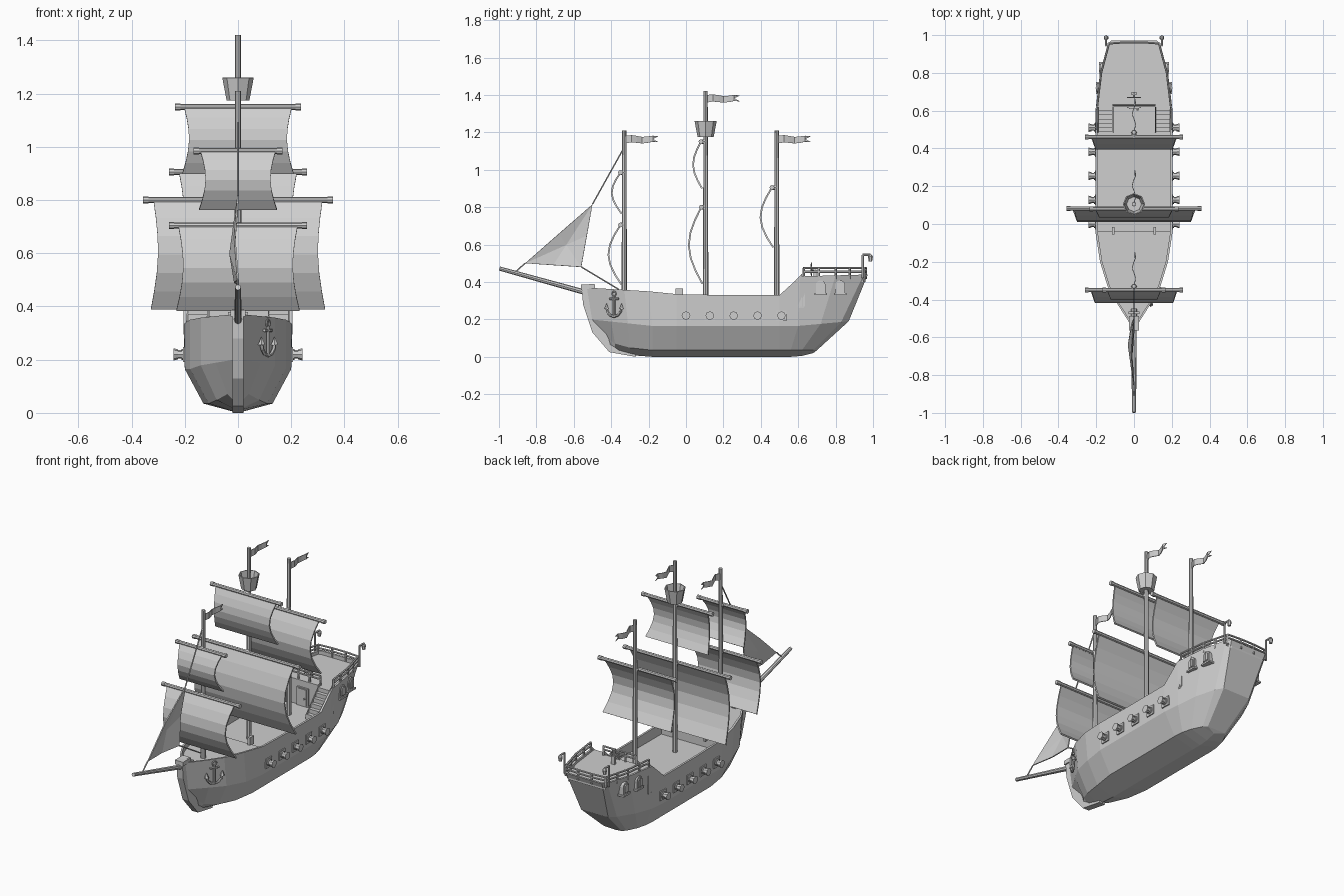
import bpy, bmesh, math
from mathutils import Vector, Matrix

cube = bpy.data.objects.get("Cube")
if cube:
    bpy.data.objects.remove(cube, do_unlink=True)

GREY = (0.62, 0.62, 0.62, 1)
material = bpy.data.materials.new("light grey")
material.use_nodes = True
material.diffuse_color = GREY
material.node_tree.nodes["Principled BSDF"].inputs["Base Color"].default_value = GREY


def finish(bm, name, thickness=0):
    bmesh.ops.remove_doubles(bm, verts=bm.verts, dist=0.0001)
    bmesh.ops.recalc_face_normals(bm, faces=bm.faces)
    mesh = bpy.data.meshes.new(name)
    bm.to_mesh(mesh)
    bm.free()
    mesh.materials.append(material)
    obj = bpy.data.objects.new(name, mesh)
    bpy.context.collection.objects.link(obj)
    if thickness:
        mod = obj.modifiers.new("thickness", "SOLIDIFY")
        mod.thickness = thickness
        mod.offset = 0
    return obj


def rod(bm, a, b, r, r2=None, sides=8, caps=True):
    a, b = Vector(a), Vector(b)
    turn = (b - a).to_track_quat("Z", "Y").to_matrix().to_4x4()
    bmesh.ops.create_cone(bm, cap_ends=caps, segments=sides, radius1=r,
                          radius2=r if r2 is None else r2, depth=(b - a).length,
                          matrix=Matrix.Translation((a + b) / 2) @ turn)


def path(bm, points, r, sides=6):
    for a, b in zip(points, points[1:]):
        rod(bm, a, b, r, sides=sides)


def box(bm, centre, size):
    bmesh.ops.create_cube(bm, size=1, matrix=Matrix.Translation(centre) @ Matrix.Diagonal((*size, 1)))


def prism(bm, points, offset):
    low = [bm.verts.new(p) for p in points]
    high = [bm.verts.new(Vector(p) + Vector(offset)) for p in points]
    bm.faces.new(low)
    bm.faces.new(high)
    for i in range(len(low)):
        bm.faces.new((low[i - 1], low[i], high[i], high[i - 1]))


def grid(bm, rows, cyclic=False):
    rows = [[bm.verts.new(p) for p in row] for row in rows]
    for a, b in zip(rows, rows[1:]):
        for i in range(0 if cyclic else 1, len(a)):
            bm.faces.new((a[i - 1], a[i], b[i], b[i - 1]))


def lerp(table, t):
    for (a, va), (b, vb) in zip(table, table[1:]):
        if t <= b:
            return va + (vb - va) * max(0, t - a) / (b - a)
    return table[-1][1]


# Hull: plan curves (y, half width) and height curves (y, z)
top = [(-.53, .02), (-.42, .09), (-.33, .14), (-.2, .18), (-.05, .203), (.2, .205),
       (.5, .205), (.61, .203), (.8, .18), (.95, .14), (.972, .12)]
mid = [(-.51, .015), (-.4, .085), (-.31, .14), (-.18, .18), (-.05, .2), (.2, .2),
       (.5, .2), (.6, .19), (.72, .165), (.83, .12), (.87, .09)]
bilge = [(-.43, .01), (-.38, .04), (-.3, .08), (-.18, .11), (-.05, .13), (.2, .13),
         (.5, .13), (.56, .125), (.62, .11), (.68, .08), (.7, .06)]
keel = [(min(y, .68), 0) for y, x in bilge]
top_z = [(-.53, .37), (-.2, .35), (0, .33), (.5, .33), (.61, .43), (.97, .44)]
mid_z = [(-.51, .2), (-.18, .165), (.6, .165), (.87, .19)]
bilge_z = [(-.43, .11), (-.36, .055), (-.18, .035), (.7, .035)]
keel_z = [(-.43, .06), (-.36, .02), (-.25, 0), (.6, 0), (.68, .02)]


def ring(plan, height, inset=0):
    side = [(max(x - inset, 0), min(y, .972 - inset), height(y)) for y, x in plan]
    return side + [(-x, y, z) for x, y, z in reversed(side)]


def rail_z(y):
    return lerp(top_z, y)


def inner_z(y):
    return .26 if -.25 < y < .65 else rail_z(y) - .04


bm = bmesh.new()
grid(bm, [ring(keel, lambda y: lerp(keel_z, y)), ring(bilge, lambda y: lerp(bilge_z, y)),
          ring(mid, lambda y: lerp(mid_z, y)), ring(top, rail_z),
          ring(top, rail_z, .012), ring(top, inner_z, .012)], cyclic=True)
finish(bm, "hull")

bm = bmesh.new()
stem = [(-.49, .39), (-.56, .385), (-.55, .28), (-.5, .13), (-.41, .025), (-.27, 0),
        (-.27, .03), (-.38, .09), (-.45, .2), (-.49, .3)]
prism(bm, [(-.02, y, z) for y, z in stem], (.04, 0, 0))
box(bm, (0, -.525, .375), (.055, .075, .025))
finish(bm, "stem")


# Decks follow the plan curve of the rail
def deck(name, start, end, z):
    ys = [start] + [y for y, x in top if start < y < end] + [end]
    side = [(lerp(top, y) - .008, y, z) for y in ys]
    bm = bmesh.new()
    prism(bm, side + [(-x, y, z) for x, y, z in reversed(side)], (0, 0, -.008))
    finish(bm, name)


deck("fore_deck", -.5, -.04, .32)
deck("main_deck", -.06, .63, .27)
deck("quarter_deck", .62, .955, .42)

bm = bmesh.new()
box(bm, (0, .63, .345), (.39, .015, .15))
box(bm, (0, -.045, .293), (.39, .012, .05))
finish(bm, "bulkheads")
bm = bmesh.new()
box(bm, (0, .62, .325), (.075, .014, .11))
box(bm, (0, .614, .325), (.055, .012, .1))
rod(bm, (.018, .608, .32), (.018, .6, .32), .005)
finish(bm, "cabin_door")

# Stairs, bitts and deck fittings
STEPS = 6
bm = bmesh.new()
for side in (-1, 1):
    for i in range(STEPS):
        box(bm, (side * .152, .5 + i * .022, .285 + i * .024), (.075, .024, .03))
    for x in (.112, .192):
        prism(bm, [(side * x, .485, .27), (side * x, .485, .3), (side * x, .62, .445),
                   (side * x, .62, .27)], (.004, 0, 0))
finish(bm, "stairs")
bm = bmesh.new()
for x in (-.11, .11):
    box(bm, (x, -.035, .34), (.015, .04, .05))
box(bm, (0, -.47, .345), (.06, .015, .04))
finish(bm, "deck_bitts")

# Railing round the quarter deck
bm = bmesh.new()
side = [(lerp(top, y) - .006, y) for y in (.63, .71, .8, .875, .95)]
edges = [side, [(-x, y) for x, y in side], [(.134, .955), (.045, .962), (-.045, .962), (-.134, .955)],
         [(.11, .63), (.037, .63), (-.037, .63), (-.11, .63)]]
for line in edges:
    for x, y in line:
        rod(bm, (x, y, .415), (x, y, .475), .006, sides=6)
    for z in (.455, .475):
        path(bm, [(x, y, z) for x, y in line], .006)
finish(bm, "railing")

# Steering wheel
bm = bmesh.new()
circle = [Vector((math.cos(a), 0, math.sin(a))) for a in [math.tau * i / 8 for i in range(9)]]
hub = Vector((0, .67, .467))
path(bm, [hub + c * .026 for c in circle], .004)
for c in circle[:-1]:
    rod(bm, hub, hub + c * .037, .003, sides=5)
rod(bm, hub, hub + Vector((0, .025, 0)), .006)
box(bm, (0, .69, .44), (.025, .015, .055))
finish(bm, "steering_wheel")

# Stern lanterns
bm = bmesh.new()
for x in (-.148, .148):
    path(bm, [(x, .945, .42), (x, .945, .545), (x, .986, .545)], .006)
    rod(bm, (x, .986, .548), (x, .986, .535), .005, .014, sides=6)
    rod(bm, (x, .986, .535), (x, .986, .51), .013, .009, sides=6)
finish(bm, "stern_lanterns")

# Guns with port frames, and arched cabin windows, on both sides
guns, frames, windows = bmesh.new(), bmesh.new(), bmesh.new()
for s in (-1, 1):
    for i in range(5):
        y = i * .1275
        box(frames, (s * .203, y, .22), (.009, .056, .056))
        rod(guns, (s * .17, y, .22), (s * .232, y, .22), .016)
        rod(guns, (s * .226, y, .22), (s * .242, y, .22), .019, .023)
        rod(guns, (s * .205, y, .22), (s * .213, y, .22), .021)
    for y in (.72, .825):
        x = lerp(top, y)
        arch = [(math.cos(a) * .026, .385 + math.sin(a) * .024) for a in [math.pi * i / 6 for i in range(7)]]
        arch += [(-.026, .34), (.026, .34)]
        prism(windows, [(s * (x - .045), y + p, z) for p, z in arch], (s * .05, 0, 0))
        prism(windows, [(s * (x - .045), y + p * .7, z * .7 + .112) for p, z in arch], (s * .056, 0, 0))
        box(windows, (s * (x - .015), y, .335), (.055, .066, .01))
        box(windows, (s * (x + .01), y, .37), (.006, .005, .06))
finish(guns, "guns")
finish(frames, "gun_port_frames")
finish(windows, "cabin_windows")

# Anchor hung on the left bow
bm = bmesh.new()


def on_bow(u, z):
    return Vector((.113 + u * .52, -.385 + u * .85, .28 + z))


path(bm, [on_bow(0, -.065), on_bow(0, .045)], .007)
path(bm, [on_bow(-.027, .03), on_bow(.027, .03)], .006)
path(bm, [on_bow(c.x * .013, .057 + c.z * .013) for c in circle], .004)
path(bm, [on_bow(math.cos(a) * .048, -.015 + math.sin(a) * .05)
          for a in [math.pi * (1 + i / 6) for i in range(7)]], .007)
for u in (-.047, .047):
    rod(bm, on_bow(u, -.024), on_bow(u, .006), .014, .001, sides=5)
finish(bm, "anchor")

# Masts, crow's nest, bowsprit and stays
bm = bmesh.new()
for y, z in ((-.33, 1.21), (.105, 1.42), (.485, 1.21)):
    rod(bm, (0, y, .26), (0, y, z), .015, .011)
finish(bm, "masts")
bm = bmesh.new()
rod(bm, (0, .105, 1.175), (0, .105, 1.26), .04, .056, caps=False)
prism(bm, [(c.x * .041, .105 + c.z * .041, 1.18) for c in circle[:-1]], (0, 0, .006))
finish(bm, "crows_nest", .006)
bm = bmesh.new()
rod(bm, (0, -.45, .32), (0, -.997, .472), .015, .011)
finish(bm, "bowsprit")
bm = bmesh.new()
for a, b in (((-.33, 1.12), (-.5, .815)), ((-.86, .5), (-.91, .455)), ((-.56, .48), (-.36, .36))):
    rod(bm, (0, *a), (0, *b), .004, sides=5)
finish(bm, "stays")


# Square sails with yards: mast, y, top, bottom, half width, yard half length, belly
def square_sail(name, y, high, low, width, yard, belly):
    bm = bmesh.new()
    rows = []
    for i in range(7):
        t = i / 6
        bulge = math.sin(math.pi * t)
        half = width * (1 + .03 * t) - .022 * bulge
        rows.append([(x * half, y - belly * bulge + .006 * t, high + (low - high) * t) for x in (-1, 1)])
    grid(bm, rows)
    finish(bm, name + "_sail", .009)
    bm = bmesh.new()
    rod(bm, (-yard, y, high), (yard, y, high), .011)
    for s in (-1, 1):
        rod(bm, (s * (yard - .02), y, high), (s * yard, y, high), .013)
    rod(bm, (0, y, high), (0, y + .025, high), .012)
    finish(bm, name + "_yard")


square_sail("fore_lower", -.35, .705, .385, .225, .26, .068)
square_sail("fore_upper", -.35, .985, .765, .142, .167, .05)
square_sail("main_lower", .082, .8, .39, .318, .357, .07)
square_sail("main_upper", .08, 1.15, .9, .203, .236, .045)
square_sail("mizzen", .46, .905, .585, .222, .26, .065)

# Triangular head sail with a slight belly
bm = bmesh.new()
corners = [Vector(p) for p in ((0, -.5, .815), (0, -.86, .5), (0, -.56, .48))]
belly = bm.verts.new(sum(corners, Vector()) / 3 + Vector((-.03, 0, 0)))
rim = []
for i, c in enumerate(corners):
    rim += [bm.verts.new(c), bm.verts.new((c + corners[i - 2]) / 2 - Vector((.012, 0, 0)))]
for i in range(len(rim)):
    bm.faces.new((rim[i - 1], rim[i], belly))
finish(bm, "head_sail", .006)

# Swallow-tailed flags
bm = bmesh.new()
for y, z in ((-.32, 1.162), (.115, 1.38), (.495, 1.162)):
    rows = []
    for row in (-1, 0, 1):
        line = []
        for i in range(7):
            reach = i * .0285 - (.03 if i == 6 and row == 0 else 0)
            wave = math.sin(i * 1.5)
            line.append((wave * .01, y + reach, z + row * (.02 - i * .0008) + wave * .004))
        rows.append(line)
    grid(bm, rows)
finish(bm, "flags", .004)
